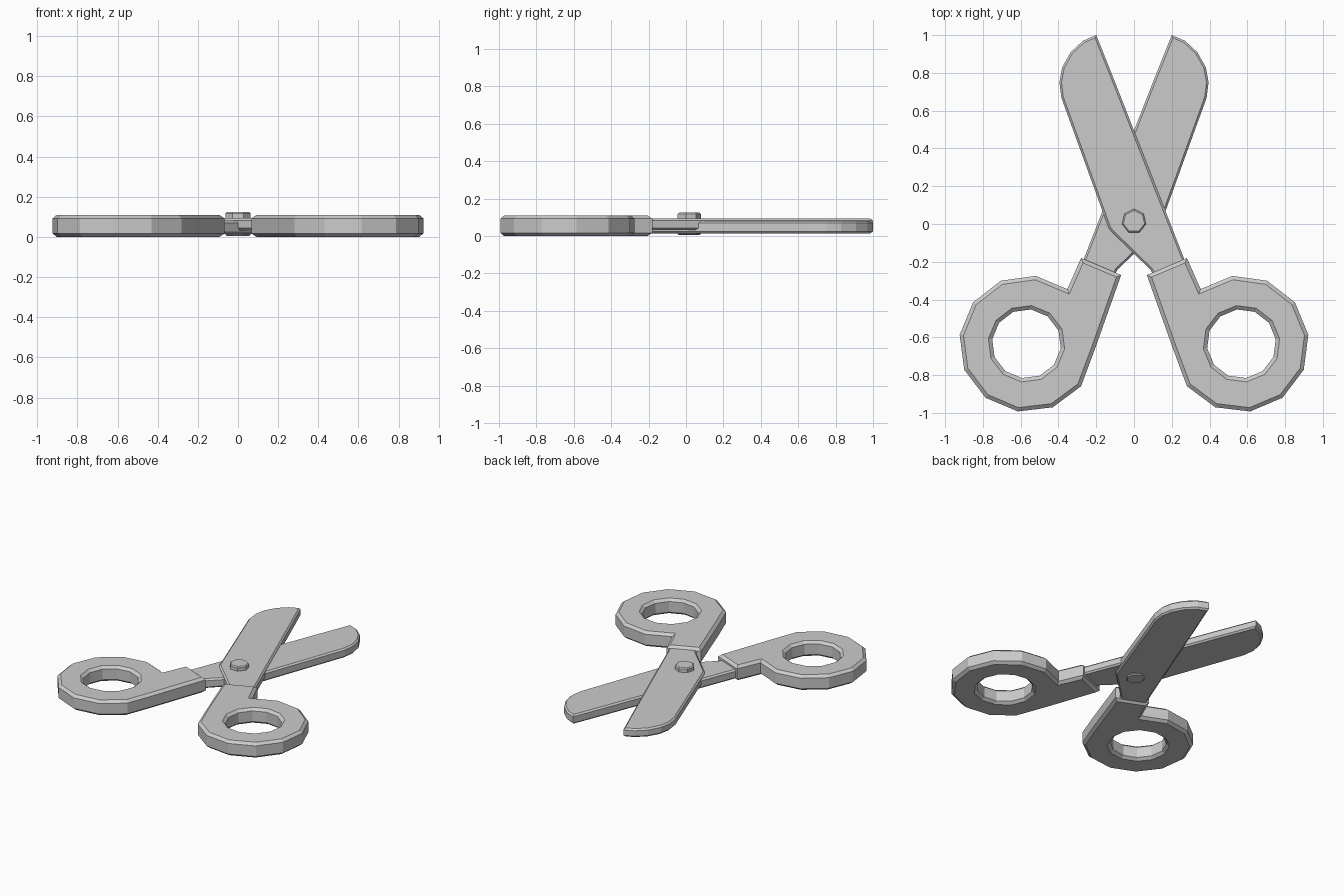
import bpy, bmesh
from math import sin, cos, radians, pi
from mathutils import Vector

if "Cube" in bpy.data.objects:
    bpy.data.objects.remove(bpy.data.objects["Cube"])


def inset(pts, d):
    """Offset a closed outline towards its left side with mitred corners."""
    out = []
    for i, p in enumerate(pts):
        p = Vector(p)
        a = (p - Vector(pts[i - 1])).normalized()
        b = (Vector(pts[(i + 1) % len(pts)]) - p).normalized()
        na, nb = Vector((-a.y, a.x)), Vector((-b.y, b.x))
        out.append(p + (na + nb) * d / (1 + na.dot(nb)))
    return out


def plate(name, loops, z0, z1, cx, cz, mirror=False):
    """Chamfered slab; outer loop counter-clockwise, holes clockwise."""
    if mirror:
        loops = [[(-x, y) for x, y in reversed(l)] for l in loops]
    bm = bmesh.new()
    caps = ([], [])
    for l in loops:
        rings = [[bm.verts.new((p.x, p.y, z)) for p in inset(l, d)]
                 for z, d in ((z0, cx), (z0 + cz, 0), (z1 - cz, 0), (z1, cx))]
        n = len(l)
        for lo, hi in zip(rings, rings[1:]):
            for i in range(n):
                j = (i + 1) % n
                bm.faces.new((lo[i], lo[j], hi[j], hi[i]))
        for cap, ring in zip(caps, (rings[0], rings[3])):
            cap += [bm.edges.get((ring[i], ring[(i + 1) % n])) for i in range(n)]
    for cap in caps:
        bmesh.ops.triangle_fill(bm, edges=cap, use_beauty=True)
    bmesh.ops.recalc_face_normals(bm, faces=bm.faces[:])
    me = bpy.data.meshes.new(name)
    bm.to_mesh(me)
    bm.free()
    ob = bpy.data.objects.new(name, me)
    bpy.context.collection.objects.link(ob)
    return ob


def ngon(x, y, r, n, phase, sign=1):
    return [(x + r * cos(phase + sign * 2 * pi * i / n),
             y + r * sin(phase + sign * 2 * pi * i / n)) for i in range(n)]


# Blade with shank: tip upper left, shank lower right
blade = [(-0.20, 1.0), (-0.27, 0.97), (-0.335, 0.91), (-0.38, 0.83),
         (-0.395, 0.75), (-0.385, 0.67), (-0.135, -0.02), (-0.12, -0.04),
         (0.09, -0.245), (0.13, -0.34), (0.31, -0.29), (0.26, -0.17),
         (-0.10, 0.75)]
plate("upper_blade", [blade], 0.033, 0.094, 0.011, 0.011)
plate("lower_blade", [blade], 0.014, 0.081, 0.011, 0.011, mirror=True)

# Finger grip: collar running into a twelve-sided ring
cx, cy = 0.564, -0.634
arc = [(cx + 0.362 * cos(radians(a)), cy + 0.362 * sin(radians(a)))
       for a in [-141.5 + 29.8 * i for i in range(9)]]
grip = [(0.068, -0.27), (0.206, -0.66)] + arc + [(0.353, -0.345), (0.28, -0.18)]
hole = ngon(cx + 0.005, cy, 0.183, 12, radians(7.5), -1)
plate("right_grip", [grip, hole], 0.0, 0.11, 0.02, 0.017)
plate("left_grip", [grip, hole], 0.0, 0.11, 0.02, 0.017, mirror=True)

# Pivot bolt
plate("pivot_bolt", [ngon(0, 0.014, 0.065, 7, pi / 2)], 0.005, 0.125, 0.007, 0.007)
